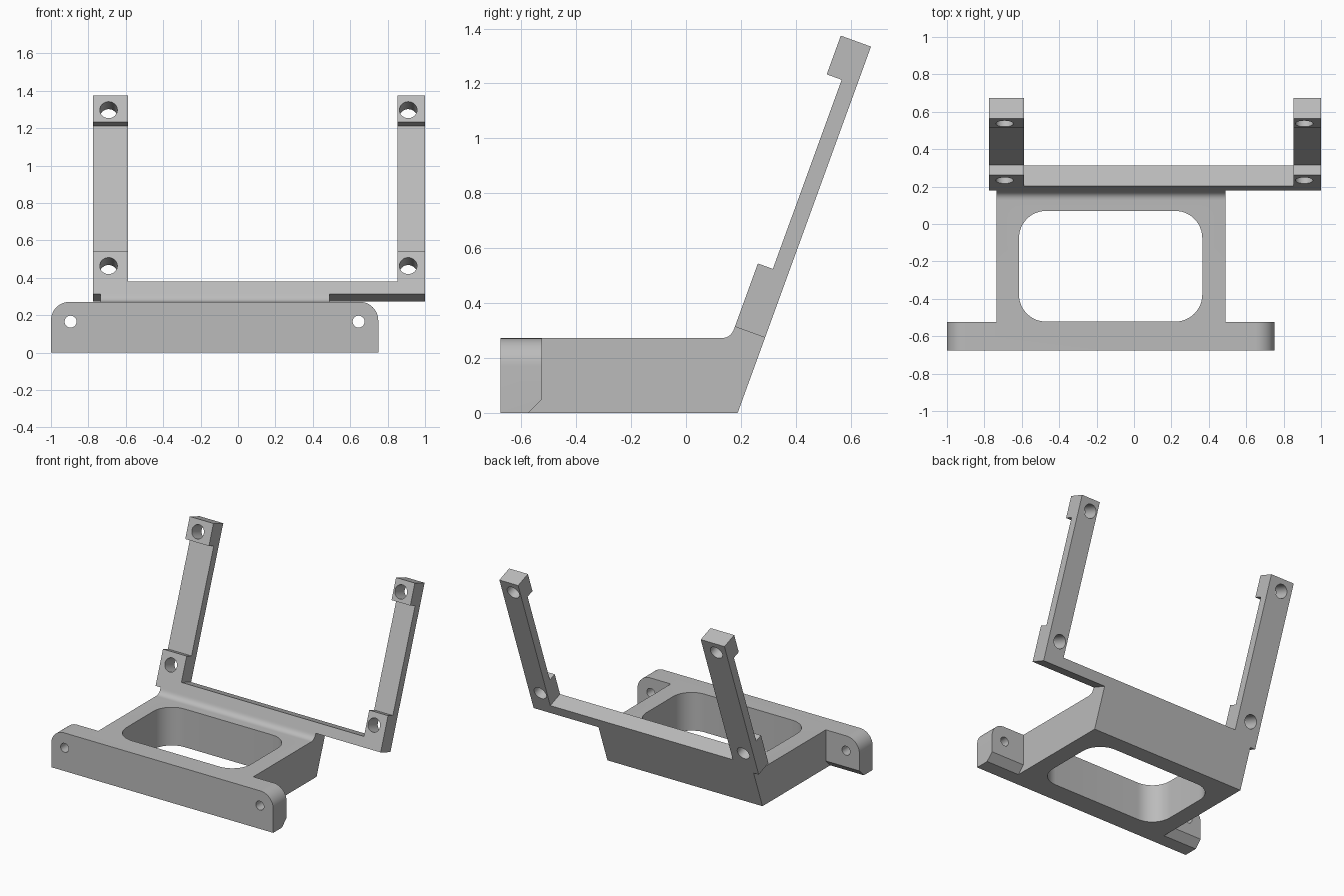
import bpy, bmesh, math
from mathutils import Vector

cube = bpy.data.objects.get("Cube")
if cube:
    bpy.data.objects.remove(cube, do_unlink=True)

grey = bpy.data.materials.new("plain grey")
grey.use_nodes = True
grey.diffuse_color = (0.5, 0.5, 0.5, 1)
grey.node_tree.nodes["Principled BSDF"].inputs["Base Color"].default_value = (0.5, 0.5, 0.5, 1)

TILT = math.radians(20)
UP = Vector((0, math.sin(TILT), math.cos(TILT)))        # along the leaning frame
OUT = Vector((0, -math.cos(TILT), math.sin(TILT)))      # through it, to the front
HEEL = Vector((0, 0.288, 0.274))                        # lower back edge of the frame
THICK, THIN, TALL, TOP = 0.117, 0.059, 1.128, 0.272


def lean(s, d):
    return HEEL + UP * s + OUT * d


def prism(name, ring, sweep):
    """Extrude a ring of points along a vector into a closed solid."""
    bm = bmesh.new()
    face = bm.faces.new([bm.verts.new(p) for p in ring])
    new = bmesh.ops.extrude_face_region(bm, geom=[face])["geom"]
    bmesh.ops.translate(bm, vec=sweep, verts=[v for v in new if isinstance(v, bmesh.types.BMVert)])
    bmesh.ops.recalc_face_normals(bm, faces=bm.faces)
    mesh = bpy.data.meshes.new(name)
    bm.to_mesh(mesh)
    bm.free()
    mesh.materials.append(grey)
    obj = bpy.data.objects.new(name, mesh)
    bpy.context.collection.objects.link(obj)
    return obj


def across(name, ring, x0, x1):
    """Extrude a side profile from x0 to x1."""
    return prism(name, [Vector((x0, p[1], p[2])) for p in ring], Vector((x1 - x0, 0, 0)))


def rod(name, centre, axis, radius, length, n=32):
    """Cylinder centred on a point, with its axis in the yz plane."""
    side, other = Vector((1, 0, 0)), axis.cross(Vector((1, 0, 0)))
    ring = [centre - axis * length / 2 + radius * (side * math.cos(a) + other * math.sin(a))
            for a in (2 * math.pi * i / n for i in range(n))]
    return prism(name, ring, axis * length)


def arc(cx, cy, r, start, n=12):
    """Quarter circle as 2D points."""
    angles = [math.radians(start + 90 * i / n) for i in range(n + 1)]
    return [(cx + r * math.cos(a), cy + r * math.sin(a)) for a in angles]


def combine(target, tool, operation):
    mod = target.modifiers.new("combine", 'BOOLEAN')
    mod.operation, mod.solver, mod.object = operation, 'EXACT', tool
    bpy.context.view_layer.update()
    with bpy.context.temp_override(object=target, active_object=target, selected_objects=[target]):
        bpy.ops.object.modifier_apply(modifier=mod.name)
    bpy.data.objects.remove(tool, do_unlink=True)


# Base block with a fillet where it meets the leaning frame
corner = lean(0, THICK) - UP * ((lean(0, THICK).z - TOP) / UP.z)
a, b = corner - Vector((0, 0.036, 0)), corner + UP * 0.036
fillet = [b * (1 - t) ** 2 + corner * 2 * t * (1 - t) + a * t * t for t in (i / 8 for i in range(9))]
profile = [Vector((0, -0.6, 0)), lean(-HEEL.z / UP.z, 0), lean(0, 0), lean(0, THICK)]
profile += fillet + [Vector((0, -0.6, TOP))]
body = across("base_block", profile, -0.735, 0.488)

# Front flange with rounded upper corners and a chamfered lower back edge
outline = [(-1, 0), (0.75, 0)] + arc(0.65, TOP - 0.1, 0.1, 0) + arc(-0.9, TOP - 0.1, 0.1, 90)
flange = prism("front_flange", [Vector((x, -0.675, z)) for x, z in outline], Vector((0, 0.15, 0)))
wedge = [Vector((0, y, z)) for y, z in ((-0.595, -0.02), (-0.505, -0.02), (-0.505, 0.07))]
combine(flange, across("chamfer_cutter", wedge, -1.1, 0.9), 'DIFFERENCE')

# Leaning frame: two stepped arms joined by a bottom bar
steps = [(0, 0), (TALL, 0), (TALL, THICK), (0.978, THICK), (0.978, THIN),
         (0.245, THIN), (0.245, THICK), (0, THICK)]
arm_ring = [lean(s, d) for s, d in steps]
bar_ring = [lean(s, d) for s, d in ((0, 0), (0.07, 0), (0.07, THICK), (0, THICK))]
frame = across("frame_bar", bar_ring, -0.65, 0.9)
for name, x0, x1 in (("right_arm", -0.775, -0.588), ("left_arm", 0.852, 1.0)):
    combine(frame, across(name, arm_ring, x0, x1), 'UNION')

# Join into a single bracket
combine(body, flange, 'UNION')
combine(body, frame, 'UNION')
body.name = "mounting_bracket"

# Rounded window through the base
r = 0.145
x0, x1, y0, y1 = -0.615, 0.365, -0.522, 0.07
window = (arc(x1 - r, y1 - r, r, 0) + arc(x0 + r, y1 - r, r, 90)
          + arc(x0 + r, y0 + r, r, 180) + arc(x1 - r, y0 + r, r, 270))
combine(body, prism("window_cutter", [Vector((x, y, -0.1)) for x, y in window], Vector((0, 0, 0.6))), 'DIFFERENCE')

# Screw holes in the arm pads and the flange
for x in (-0.692, 0.91):
    for s in (0.16, 1.047):
        hole = lean(s, THICK / 2) + Vector((x, 0, 0))
        combine(body, rod("pad_hole_cutter", hole, OUT, 0.047, 0.3), 'DIFFERENCE')
for x in (-0.895, 0.645):
    combine(body, rod("flange_hole_cutter", Vector((x, -0.6, 0.166)), Vector((0, 1, 0)), 0.032, 0.3), 'DIFFERENCE')

# Smooth curves, sharp edges
bpy.ops.object.select_all(action='DESELECT')
body.select_set(True)
bpy.context.view_layer.objects.active = body
bpy.ops.object.shade_smooth_by_angle(angle=math.radians(25))
